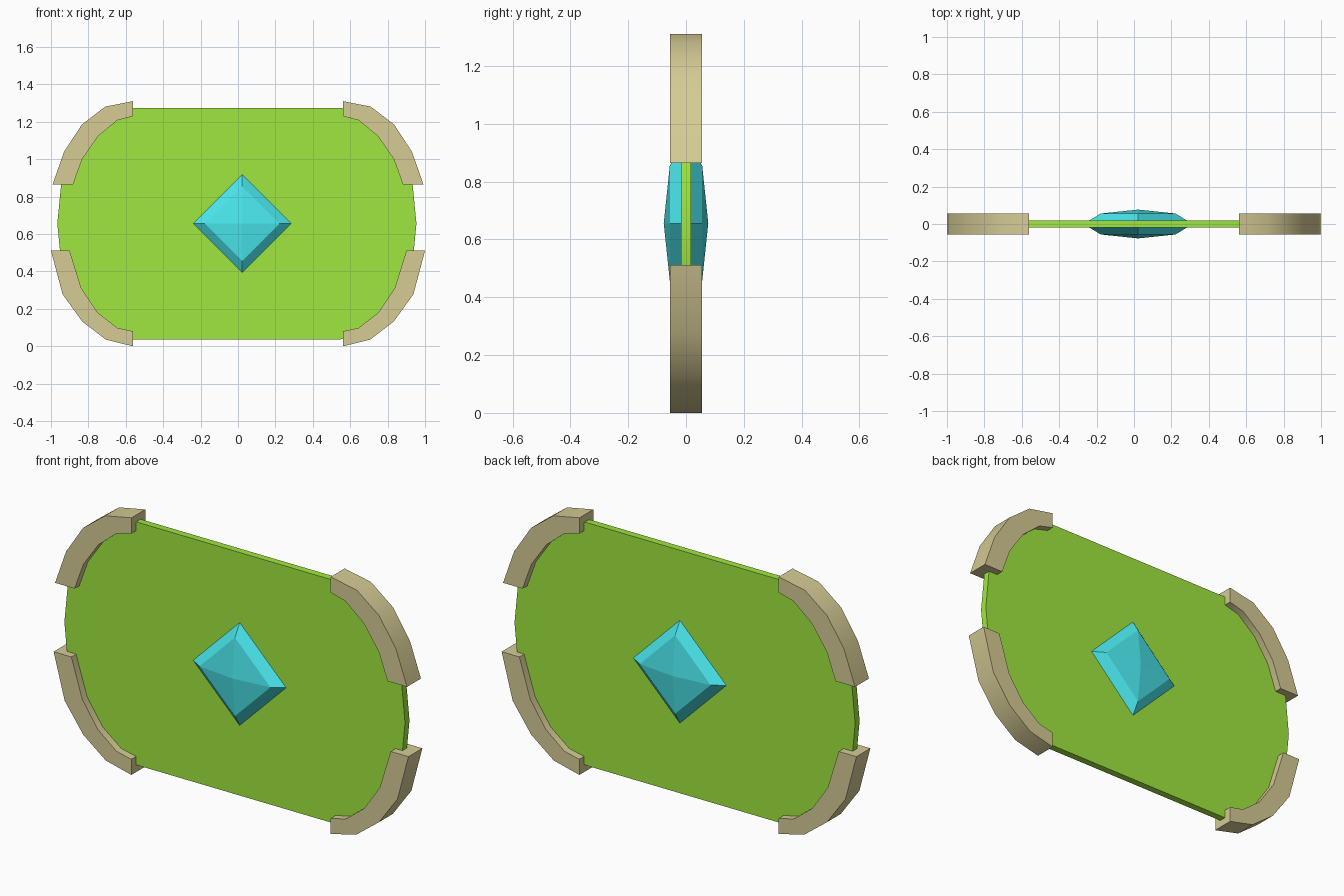
import bpy, bmesh, math

if "Cube" in bpy.data.objects:
    bpy.data.objects.remove(bpy.data.objects["Cube"])


def material(name, rgb):
    m = bpy.data.materials.new(name)
    m.diffuse_color = (*rgb, 1)
    m.use_nodes = True
    m.node_tree.nodes["Principled BSDF"].inputs["Base Color"].default_value = m.diffuse_color
    return m


def finish(bm, name, mat, smooth):
    bmesh.ops.recalc_face_normals(bm, faces=bm.faces)
    me = bpy.data.meshes.new(name)
    bm.to_mesh(me)
    bm.free()
    ob = bpy.data.objects.new(name, me)
    bpy.context.collection.objects.link(ob)
    me.materials.append(mat)
    if smooth:
        bpy.ops.object.select_all(action='DESELECT')
        ob.select_set(True)
        bpy.context.view_layer.objects.active = ob
        bpy.ops.object.shade_smooth_by_angle(angle=math.radians(30))
    return ob


def prism(name, profile, half, mat):
    """Extrude an (x, z) outline symmetrically along y."""
    bm = bmesh.new()
    face = bm.faces.new([bm.verts.new((x, -half, z)) for x, z in profile])
    ext = bmesh.ops.extrude_face_region(bm, geom=[face])
    verts = [v for v in ext['geom'] if isinstance(v, bmesh.types.BMVert)]
    bmesh.ops.translate(bm, verts=verts, vec=(0, 2 * half, 0))
    return finish(bm, name, mat, True)


green = material("green", (0.35, 0.80, 0.05))
brass = material("brass", (0.67, 0.60, 0.30))
cyan = material("cyan", (0.07, 0.82, 0.87))

# Flat board with rounded ends
MID = 0.656
quarter = [(0.555, 0.619), (0.685, 0.585), (0.795, 0.50), (0.885, 0.365),
           (0.94, 0.205), (0.96, 0.0)]
right = quarter + [(x, -z) for x, z in quarter[-2::-1]]
outline = right + [(-x, z) for x, z in reversed(right)]
prism("board", [(x - 0.006, z + MID) for x, z in outline], 0.018, green)

# Curved corner guards, mirrored left and right
upper = [(0.562, 1.31), (0.71, 1.281), (0.835, 1.185), (0.93, 1.04), (0.992, 0.864),
         (0.882, 0.864), (0.833, 1.0), (0.748, 1.123), (0.645, 1.208), (0.562, 1.23)]
lower = [(0.562, 0.0), (0.706, 0.035), (0.833, 0.132), (0.938, 0.278), (1.0, 0.511),
         (0.90, 0.511), (0.838, 0.31), (0.75, 0.18), (0.645, 0.098), (0.562, 0.08)]
for side, s in (("right", 1), ("left", -1)):
    for level, pts in (("upper", upper), ("lower", lower)):
        prism(f"{level}_{side}_guard", [(s * x, z) for x, z in pts], 0.056, brass)

# Faceted gem, bulging from both faces
bm = bmesh.new()
rings = []
for r, y in ((0.2, -0.056), (0.262, -0.018), (0.262, 0.018), (0.2, 0.056)):
    rings.append([bm.verts.new((0.022 + r * math.cos(a * math.pi / 2), y,
                                MID + r * math.sin(a * math.pi / 2))) for a in range(4)])
for a, b in zip(rings, rings[1:]):
    for i in range(4):
        j = (i + 1) % 4
        bm.faces.new((a[i], a[j], b[j], b[i]))
for ring, y in ((rings[0], -0.077), (rings[-1], 0.077)):
    tip = bm.verts.new((0.022, y, MID))
    for i in range(4):
        bm.faces.new((ring[i], ring[(i + 1) % 4], tip))
finish(bm, "gem", cyan, False)
